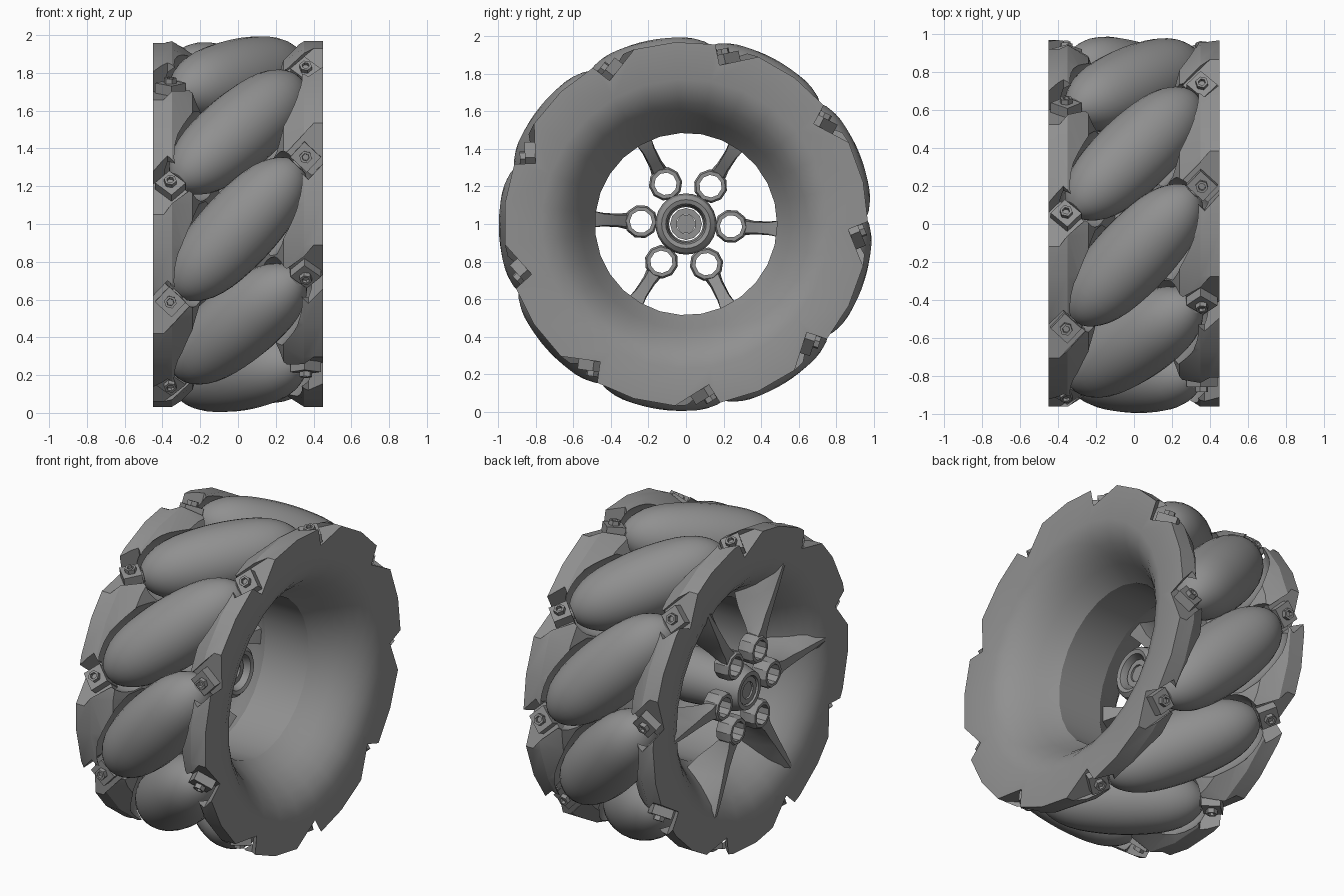
import bpy, bmesh
from math import sin, cos, pi, radians
from mathutils import Matrix, Vector

if "Cube" in bpy.data.objects:
    bpy.data.objects.remove(bpy.data.objects["Cube"])

CENTRE = Vector((0, 0, 1))
AXIS_R = 0.79          # distance of the roller axles from the wheel axis
TILT = radians(47)     # roller axle angle against the wheel axis
GREY = bpy.data.materials.new("dark_grey")
GREY.diffuse_color = (.28, .28, .28, 1)
GREY.use_nodes = True
GREY.node_tree.nodes["Principled BSDF"].inputs["Base Color"].default_value = GREY.diffuse_color


def make(name, bm, mat=None, smooth=True):
    bmesh.ops.recalc_face_normals(bm, faces=bm.faces[:])
    me = bpy.data.meshes.new(name)
    bm.to_mesh(me)
    bm.free()
    me.materials.append(GREY)
    ob = bpy.data.objects.new(name, me)
    bpy.context.collection.objects.link(ob)
    ob.matrix_world = mat or Matrix.Translation(CENTRE)
    if smooth:
        soften(ob)
    return ob


def soften(ob):
    bpy.ops.object.select_all(action='DESELECT')
    ob.select_set(True)
    bpy.context.view_layer.objects.active = ob
    bpy.ops.object.shade_smooth_by_angle(angle=radians(30))


def lathe(bm, pts, segs, closed=False, off=(0, 0), axis='x'):
    """Spin (along, radius) points about the local x (or z) axis."""
    rings = []
    for a, r in pts:
        ring = []
        for k in range(segs):
            c, s = r * cos(2 * pi * k / segs), r * sin(2 * pi * k / segs)
            co = (a, c + off[0], s + off[1]) if axis == 'x' else (c + off[0], s + off[1], a)
            ring.append(bm.verts.new(co))
        rings.append(ring)
    pairs = list(zip(rings, rings[1:]))
    if closed:
        pairs.append((rings[-1], rings[0]))
    else:
        bm.faces.new(rings[0])
        bm.faces.new(rings[-1])
    for p, q in pairs:
        for k in range(segs):
            j = (k + 1) % segs
            bm.faces.new((p[k], p[j], q[j], q[k]))


def box(bm, lo, hi):
    lo, hi = Vector(lo), Vector(hi)
    m = Matrix.Translation((lo + hi) / 2) @ Matrix.Diagonal((*(hi - lo), 1))
    bmesh.ops.create_cube(bm, size=1, matrix=m)


def roller_frame(deg):
    """Local x = roller axle, local z = radially outward."""
    a = radians(deg)
    n = Vector((0, cos(a), sin(a)))
    t = Vector((0, -sin(a), cos(a)))
    u = Vector((cos(TILT), 0, 0)) - t * sin(TILT)
    m = Matrix((u, n.cross(u), n)).transposed().to_4x4()
    return Matrix.Translation(CENTRE + n * AXIS_R) @ m


FRAMES = [roller_frame(182 + 40 * k) for k in range(9)]

# rim body: barrel, concave side bowls and outer flanges
outer = [(.45, .97), (.35, .97), (.24, .90), (.15, .66), (.10, .54)]
inner = [(.15, .485), (.21, .525), (.27, .56), (.33, .60), (.38, .645), (.42, .695), (.45, .77)]
mir = lambda pts: [(-x, r) for x, r in reversed(pts)]
bm = bmesh.new()
lathe(bm, outer + mir(outer) + mir(inner) + inner, 27, closed=True)
rim = make("rim", bm, smooth=False)

# carve roller clearances and bracket notches out of the flanges
half = [(0, .207), (.06, .206), (.12, .202), (.18, .196), (.24, .187), (.30, .172),
        (.35, .153), (.39, .130), (.42, .108), (.445, .082), (.46, .060)]
roller_profile = mir(half[1:]) + half


def carve(bm, mat):
    cutter = make("cutter", bm, mat, smooth=False)
    cutter.hide_render = True
    bpy.context.view_layer.update()
    mod = rim.modifiers.new("carve", 'BOOLEAN')
    mod.operation, mod.solver, mod.object = 'DIFFERENCE', 'EXACT', cutter
    bpy.context.view_layer.objects.active = rim
    bpy.ops.object.modifier_apply(modifier=mod.name)
    bpy.data.objects.remove(cutter)


for f in FRAMES:
    bm = bmesh.new()
    lathe(bm, [(s * 1.03, r + .035) for s, r in roller_profile], 16)
    carve(bm, f)
    bm = bmesh.new()
    for lo, hi in ((.45, .80), (-.80, -.45)):
        box(bm, (lo, -.09, .0), (hi, .09, .40))
    carve(bm, f)
soften(rim)

# rollers, their axles, brackets and bolts
for f in FRAMES:
    bm = bmesh.new()
    lathe(bm, roller_profile, 28)
    make("roller", bm, f)
    bm = bmesh.new()
    lathe(bm, [(-.55, .035), (.55, .035)], 12)
    make("roller_axle", bm, f)
    for s in (-.525, .525):
        bm = bmesh.new()
        box(bm, (s - .055, -.06, -.08), (s + .055, .06, .055))
        make("roller_bracket", bm, f, smooth=False)
        bm = bmesh.new()
        lathe(bm, [(.05, .034), (.082, .034), (.082, .02), (.065, .018)], 6, off=(s, 0), axis='z')
        make("bracket_bolt", bm, f, smooth=False)

# hub with rounded inner end and hexagonal shaft
bm = bmesh.new()
lathe(bm, [(-.44, .09), (-.44, .115), (-.36, .14), (-.10, .16), (-.04, .163), (0, .152),
           (.02, .13), (.012, .108), (-.02, .098)], 28, closed=True)
make("hub", bm)
bm = bmesh.new()
lathe(bm, [(-.43, .052), (-.43, .085), (-.02, .085), (-.02, .052)], 12, closed=True)
make("hub_nut", bm, smooth=False)
bm = bmesh.new()
lathe(bm, [(-.42, .055), (-.03, .055)], 6)
make("hub_shaft", bm, smooth=False)

# six spokes with lug rings: (radius, front x, back x, front half width, back half width)
sections = [(.31, -.43, -.35, .045, .045), (.36, -.43, -.31, .032, .040),
            (.44, -.43, -.24, .028, .044), (.52, -.435, -.20, .022, .070),
            (.62, -.44, -.30, .018, .100), (.76, -.445, -.40, .008, .080)]
for k in range(6):
    mat = Matrix.Translation(CENTRE) @ Matrix.Rotation(radians(-3 + 60 * k), 4, 'X')
    bm = bmesh.new()
    rings = []
    for r, xf, xb, wf, wb in sections:
        xm, wm = xf + (xb - xf) * .45, (wf + wb) * .5
        pts = [(xf, -wf), (xf, wf), (xm, wm), (xb, wb * .7), (xb, -wb * .7), (xm, -wm)]
        rings.append([bm.verts.new((x, r, w)) for x, w in pts])
    bm.faces.new(rings[0])
    bm.faces.new(rings[-1])
    for p, q in zip(rings, rings[1:]):
        for i in range(6):
            j = (i + 1) % 6
            bm.faces.new((p[i], p[j], q[j], q[i]))
    make("spoke", bm, mat)
    bm = bmesh.new()
    lathe(bm, [(-.44, .06), (-.44, .078), (-.42, .09), (-.36, .09), (-.34, .08), (-.34, .06)],
          10, closed=True, off=(.24, 0))
    make("lug_ring", bm, mat)
